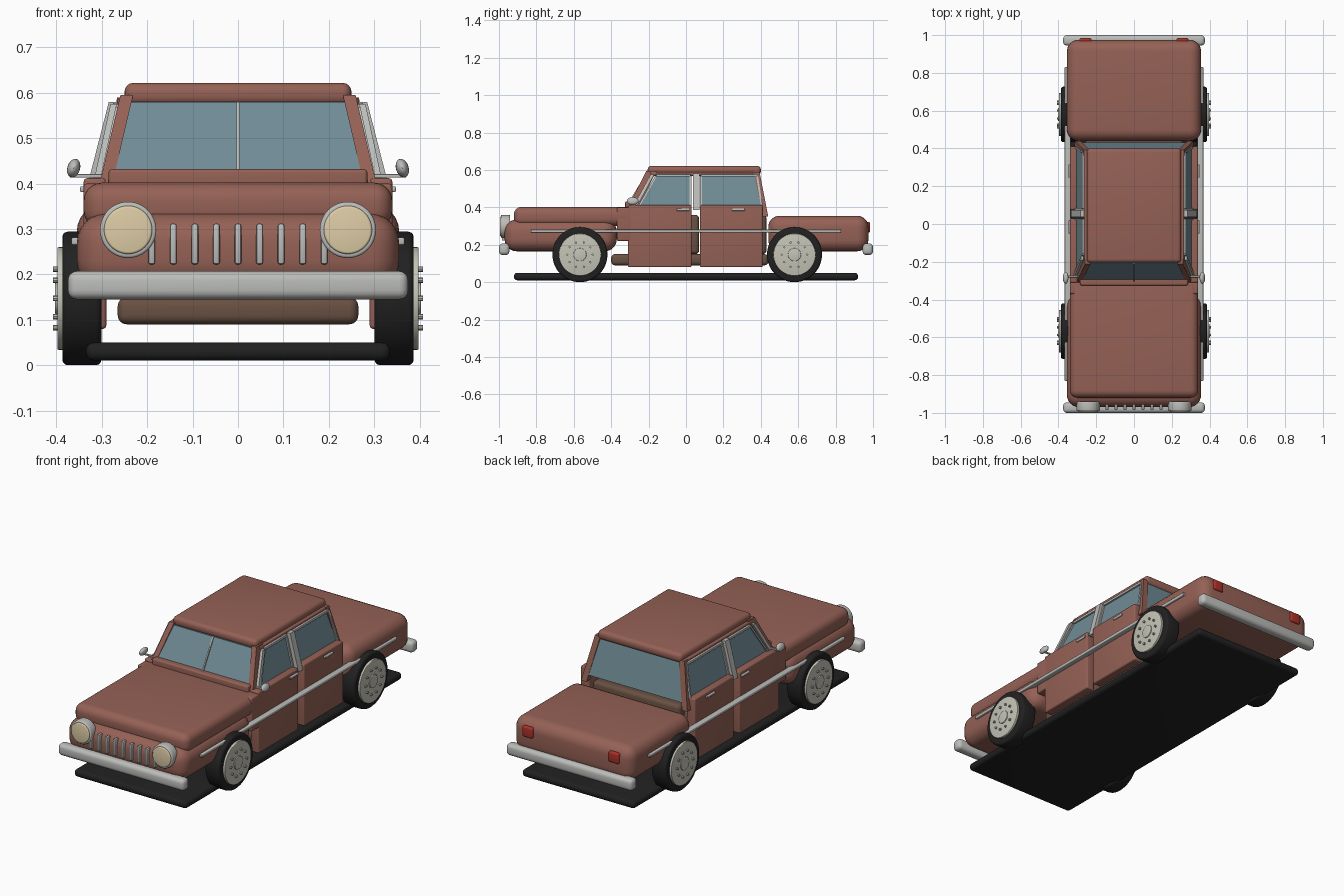
import bpy, bmesh, math
from mathutils import Vector, Matrix

if "Cube" in bpy.data.objects:
    bpy.data.objects.remove(bpy.data.objects["Cube"])


def material(name, r, g, b):
    m = bpy.data.materials.new(name)
    m.diffuse_color = (r, g, b, 1)
    m.use_nodes = True
    m.node_tree.nodes["Principled BSDF"].inputs["Base Color"].default_value = m.diffuse_color
    return m


PAINT = material("paint", .30, .12, .092)
GLASS = material("glass", .16, .26, .30)
CHROME = material("chrome", .50, .51, .49)
RUBBER = material("rubber", .015, .015, .015)
TRIM = material("interior", .14, .08, .055)
LENS = material("lens", .73, .61, .38)
RED = material("red", .40, .03, .02)
HUB = material("hub", .56, .55, .47)


def finish(name, bm, mat, bevel=0, seg=4, mirror=False):
    if bevel:
        sharp = [e for e in bm.edges if len(e.link_faces) == 2
                 and e.calc_face_angle(0) > math.radians(40)]
        bmesh.ops.bevel(bm, geom=sharp, offset=bevel, segments=seg,
                        profile=.5, affect='EDGES', clamp_overlap=True)
    bmesh.ops.recalc_face_normals(bm, faces=bm.faces)
    me = bpy.data.meshes.new(name)
    bm.to_mesh(me)
    bm.free()
    ob = bpy.data.objects.new(name, me)
    bpy.context.collection.objects.link(ob)
    me.materials.append(mat)
    bpy.ops.object.select_all(action='DESELECT')
    ob.select_set(True)
    bpy.context.view_layer.objects.active = ob
    bpy.ops.object.shade_smooth_by_angle(angle=math.radians(35))
    if mirror:
        ob.modifiers.new("mirror", 'MIRROR').use_mirror_merge = False
    return ob


def box(name, x, y, z, mat, bevel=0, mirror=False, seg=4):
    bm = bmesh.new()
    size = Matrix.Diagonal((x[1] - x[0], y[1] - y[0], z[1] - z[0], 1))
    mid = Matrix.Translation((sum(x) / 2, sum(y) / 2, sum(z) / 2))
    bmesh.ops.create_cube(bm, size=1, matrix=mid @ size)
    return finish(name, bm, mat, bevel, seg, mirror)


def bar(name, p, q, w, d, mat, bevel=.005, mirror=False):
    """Rectangular bar from p to q: w across x, d across y."""
    bm = bmesh.new()
    rings = [[bm.verts.new(Vector(c) + Vector((sx * w / 2, sy * d / 2, 0)))
              for sx, sy in ((-1, -1), (1, -1), (1, 1), (-1, 1))] for c in (p, q)]
    bm.faces.new(rings[0][::-1])
    bm.faces.new(rings[1])
    for i in range(4):
        j = (i + 1) % 4
        bm.faces.new((rings[0][i], rings[0][j], rings[1][j], rings[1][i]))
    return finish(name, bm, mat, bevel, 2, mirror)


def pane(name, pts, mat, offset, mirror=False):
    """Flat panel extruded by offset."""
    bm = bmesh.new()
    f = bm.faces.new([bm.verts.new(p) for p in pts])
    new = bmesh.ops.extrude_face_region(bm, geom=[f], use_keep_orig=True)['geom']
    bmesh.ops.translate(bm, vec=offset, verts=[v for v in new if isinstance(v, bmesh.types.BMVert)])
    return finish(name, bm, mat, mirror=mirror)


def disc(name, centre, r, length, axis, mat, bevel=0, mirror=False, n=48):
    bm = bmesh.new()
    rot = Matrix.Rotation(math.pi / 2, 4, 'Y' if axis == 'x' else 'X')
    bmesh.ops.create_cone(bm, cap_ends=True, segments=n, radius1=r, radius2=r,
                          depth=length, matrix=Matrix.Translation(centre) @ rot)
    return finish(name, bm, mat, bevel, 3, mirror)


# Base and main body masses
box("base_slab", (-.335, .335), (-.92, .92), (.01, .05), RUBBER, .018)
box("front_body", (-.355, .355), (-.97, -.37), (.165, .335), PAINT, .065, seg=6)
box("hood", (-.34, .34), (-.92, -.28), (.30, .402), PAINT, .04, seg=6)
box("cowl", (-.34, .34), (-.37, -.29), (.22, .40), PAINT, .008)
box("rear_body", (-.355, .355), (.44, .975), (.165, .355), PAINT, .06, seg=6)
box("roof", (-.25, .25), (-.205, .40), (.572, .622), PAINT, .02)

# Interior
box("floor", (-.265, .265), (-.40, .44), (.09, .15), TRIM, .02)
for label, y in (("front", -.12), ("rear", .24)):
    box(label + "_seat", (-.26, .26), (y, y + .14), (.15, .20), TRIM, .02)
    box(label + "_seat_back", (-.26, .26), (y + .13, y + .19), (.15, .36), TRIM, .02)

# Doors, handles and window frames
for label, y0, y1 in (("front", -.31, .03), ("rear", .075, .41)):
    box(label + "_door", (.29, .34), (y0, y1), (.08, .412), PAINT, .008, True)
    h = -.05 if label == "front" else .245
    box(label + "_handle", (.335, .348), (h, h + .07), (.381, .394), CHROME, .004, True)
for label, low, high in (("front", (-.25, .025), (-.16, .025)), ("rear", (.08, .405), (.08, .38))):
    a, b = [(.305, y, .41) for y in low]
    d, c = [(.266, y, .568) for y in high]
    pane(label + "_window", (a, b, c, d), GLASS, (-.008, 0, 0), True)
    bar(label + "_frame_front", a, d, .016, .010, CHROME, .003, True)
    bar(label + "_frame_rear", b, c, .016, .010, CHROME, .003, True)
    box(label + "_frame_top", (.258, .276), (high[0], high[1]), (.564, .578), CHROME, .003, True)
bar("centre_pillar", (.322, .055, .385), (.272, .055, .58), .025, .036, CHROME, .005, True)

# Painted pillars and windscreens
bar("front_pillar", (.292, -.285, .395), (.245, -.185, .595), .028, .055, PAINT, .006, True)
bar("rear_pillar", (.30, .425, .35), (.25, .378, .59), .032, .03, PAINT, .006, True)
bar("quarter_chrome", (.312, -.275, .40), (.274, -.180, .575), .014, .02, CHROME, .003, True)
box("windscreen_sill", (-.285, .285), (-.325, -.275), (.385, .432), PAINT, .008)
pane("windscreen", ((-.278, -.300, .42), (.278, -.300, .42), (.236, -.208, .58), (-.236, -.208, .58)),
     GLASS, (0, .01, 0))
bar("windscreen_divider", (0, -.302, .425), (0, -.208, .58), .007, .012, CHROME, 0)
pane("rear_window", ((-.285, .432, .385), (.285, .432, .385), (.24, .388, .58), (-.24, .388, .58)),
     GLASS, (0, -.01, 0))
box("roof_rail", (.235, .265), (-.19, .39), (.568, .59), PAINT, .006, True)

# Bumpers and side trim
for label, y in (("front", -.972), ("rear", .972)):
    box(label + "_bumper", (-.375, .375), (y - .028, y + .028), (.145, .207), CHROME, .02)
box("side_trim", (.335, .367), (-.83, .83), (.265, .281), CHROME, .004, True)

# Grille and lights
for i in range(9):
    x = (i - 4) * .0475
    box("grille_bar", (x - .0075, x + .0075), (-.985, -.955), (.222, .312), CHROME, .005, seg=2)
disc("headlight_ring", (.242, -.965, .298), .062, .05, 'y', CHROME, .006, True)
disc("headlight_lens", (.242, -.972, .298), .053, .046, 'y', LENS, .005, True)
box("tail_light", (.225, .288), (.955, .985), (.264, .322), RED, .01, True)

# Mirrors
bar("mirror_arm", (.295, -.275, .418), (.365, -.275, .419), .01, .012, CHROME, 0, True).hide_render = True
box("mirror_stalk", (.295, .37), (-.282, -.272), (.413, .421), CHROME, .002, True)
bm = bmesh.new()
bmesh.ops.create_uvsphere(bm, u_segments=20, v_segments=12, radius=1,
                          matrix=Matrix.Translation((.362, -.285, .434)) @ Matrix.Rotation(-.3, 4, 'Y')
                          @ Matrix.Diagonal((.014, .032, .021, 1)))
finish("mirror_shell", bm, CHROME, mirror=True)

# Wheels with hub discs and bolts
for label, y in (("front", -.567), ("rear", .58)):
    disc(label + "_tyre", (.344, y, .147), .147, .086, 'x', RUBBER, .012, True)
    disc(label + "_hub", (.391, y, .147), .113, .014, 'x', HUB, .003, True)
    disc(label + "_cap", (.398, y, .147), .035, .010, 'x', HUB, .003, True, 24)
    for i in range(10):
        a = i * math.tau / 10
        disc(label + "_bolt", (.401, y + .068 * math.cos(a), .147 + .068 * math.sin(a)),
             .006, .012, 'x', CHROME, 0, True, 8)

# Remove the helper arm replaced by the stalk
bpy.data.objects.remove(bpy.data.objects["mirror_arm"])
